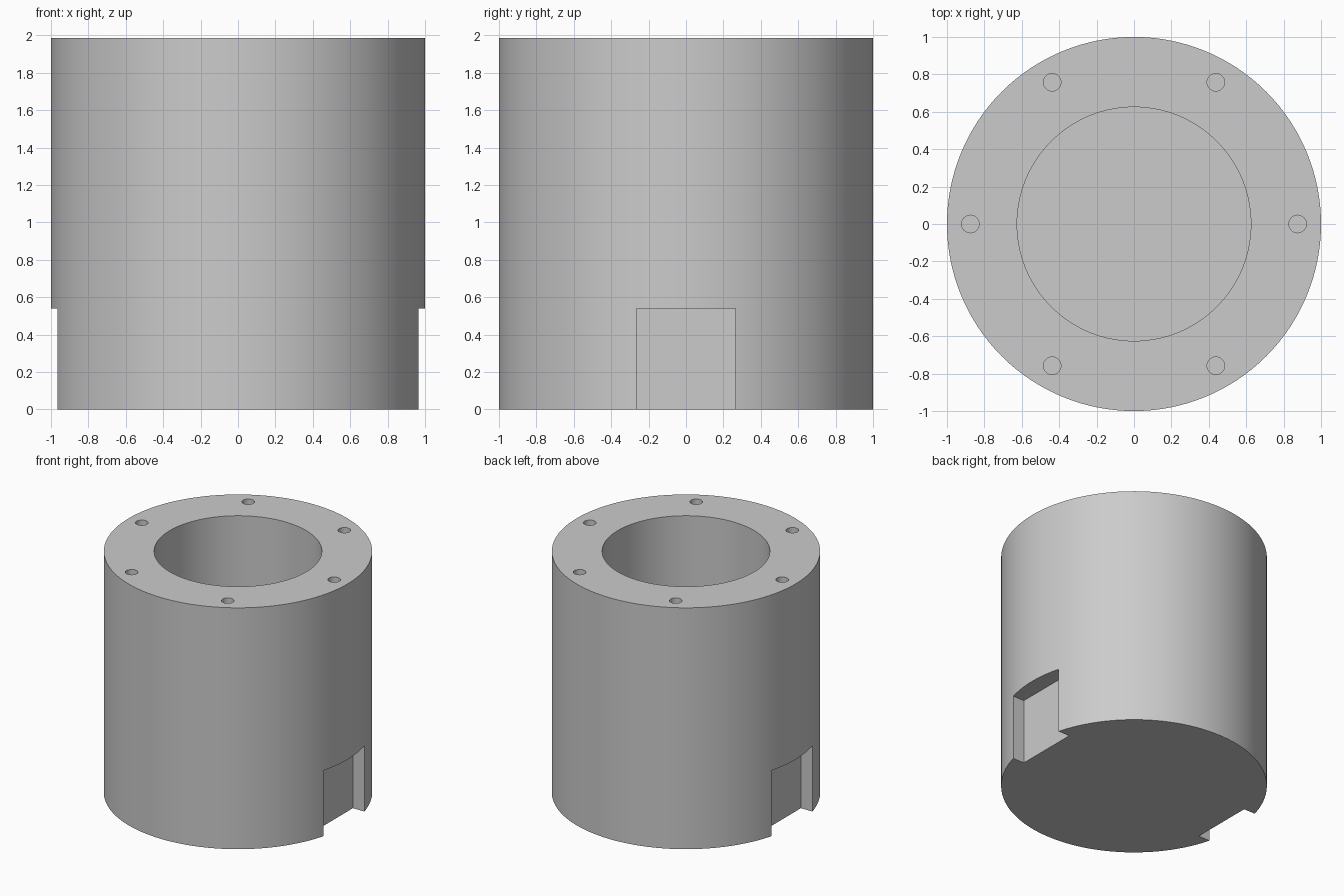
import bpy, math

if "Cube" in bpy.data.objects:
    bpy.data.objects.remove(bpy.data.objects["Cube"])

HEIGHT = 1.985
cutters = []


def cylinder(name, radius, z0, z1, x=0, y=0, sides=128):
    bpy.ops.mesh.primitive_cylinder_add(vertices=sides, radius=radius, depth=z1 - z0,
                                        location=(x, y, (z0 + z1) / 2))
    ob = bpy.context.object
    ob.name = name
    return ob


def cut(body, cutter):
    cutter.hide_render = True
    cutters.append(cutter)
    mod = body.modifiers.new(cutter.name, 'BOOLEAN')
    mod.operation = 'DIFFERENCE'
    mod.solver = 'EXACT'
    mod.object = cutter


# Main sleeve body
body = cylinder("sleeve_body", 1.0, 0, HEIGHT)

# Blind central bore
cut(body, cylinder("bore_cutter", 0.625, 0.45, HEIGHT + 0.1))

# Ring of six blind bolt holes in the rim
for i in range(6):
    a = i * math.pi / 3
    cut(body, cylinder("bolt_hole_cutter", 0.047, 1.6, HEIGHT + 0.1,
                       0.875 * math.cos(a), 0.875 * math.sin(a), 32))

# Flat-bottomed key slots at the foot, left and right
for side in (-1, 1):
    bpy.ops.mesh.primitive_cube_add(size=1, location=(side * (0.86 + 0.15), 0, 0.22),
                                    scale=(0.30, 0.53, 0.64))
    slot = bpy.context.object
    slot.name = "key_slot_cutter"
    cut(body, slot)

# Apply the cuts and remove the cutters
bpy.ops.object.select_all(action='DESELECT')
body.select_set(True)
bpy.context.view_layer.objects.active = body
for mod in list(body.modifiers):
    bpy.ops.object.modifier_apply(modifier=mod.name)
for c in cutters:
    bpy.data.objects.remove(c, do_unlink=True)

# Single grey material, smooth round walls with sharp rims
grey = bpy.data.materials.new("light_grey")
grey.diffuse_color = (0.6, 0.6, 0.6, 1)
grey.use_nodes = True
grey.node_tree.nodes["Principled BSDF"].inputs["Base Color"].default_value = grey.diffuse_color
body.data.materials.clear()
body.data.materials.append(grey)
bpy.ops.object.shade_smooth_by_angle(angle=math.radians(30))
